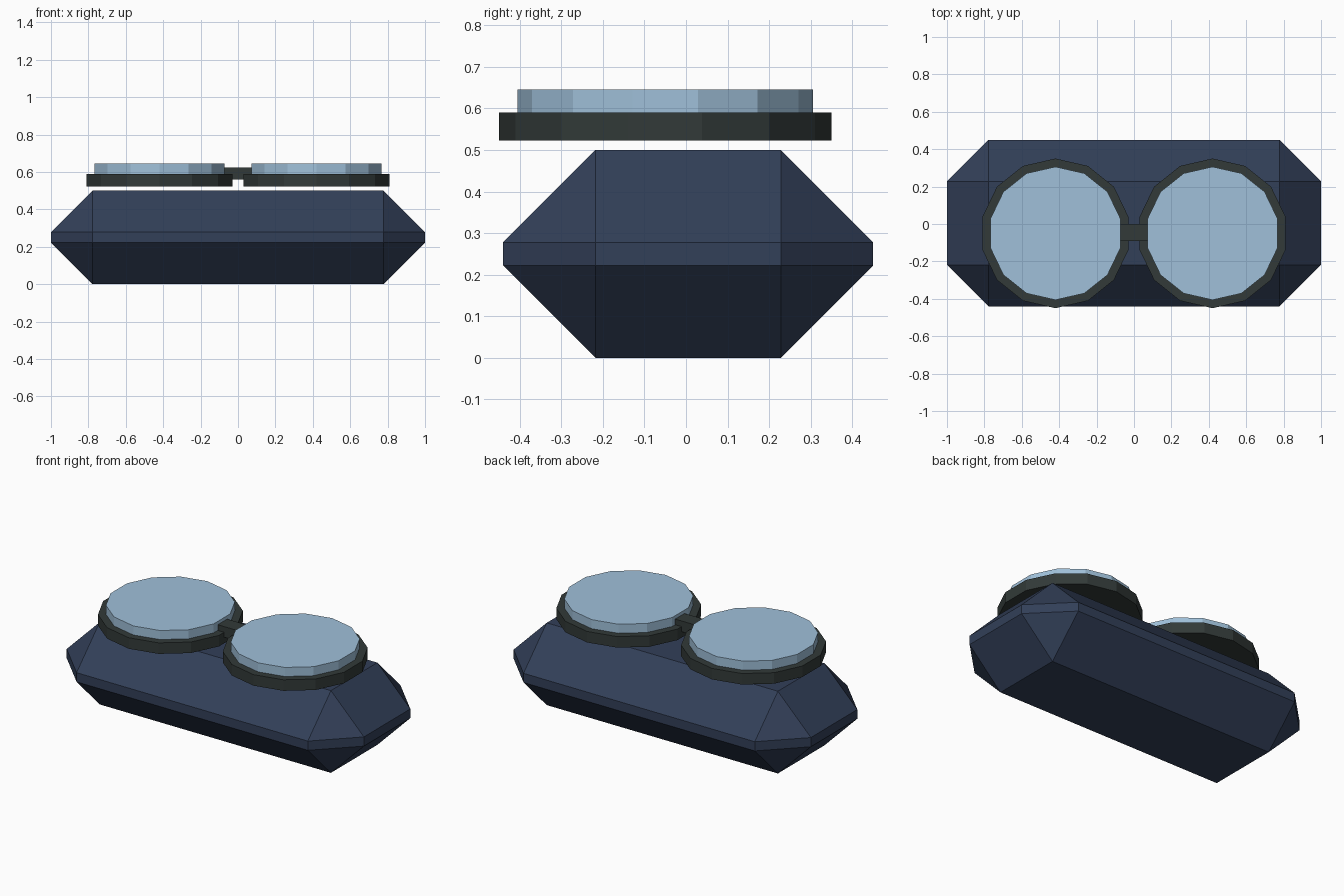
import bpy, bmesh

if "Cube" in bpy.data.objects:
    bpy.data.objects.remove(bpy.data.objects["Cube"])


def material(name, rgb):
    m = bpy.data.materials.new(name)
    m.diffuse_color = (*rgb, 1.0)
    m.use_nodes = True
    m.node_tree.nodes["Principled BSDF"].inputs["Base Color"].default_value = m.diffuse_color
    return m


navy = material("navy case", (0.032, 0.05, 0.098))
dark = material("dark frame", (0.032, 0.042, 0.04))
blue = material("pale blue lens", (0.35, 0.53, 0.70))


def finish(bm, name, mat):
    mesh = bpy.data.meshes.new(name)
    bm.to_mesh(mesh)
    bm.free()
    mesh.materials.append(mat)
    ob = bpy.data.objects.new(name, mesh)
    bpy.context.collection.objects.link(ob)
    return ob


def box(name, centre, size, mat, bevel=0):
    bm = bmesh.new()
    bmesh.ops.create_cube(bm, size=1)
    bmesh.ops.scale(bm, vec=size, verts=bm.verts)
    bmesh.ops.translate(bm, vec=centre, verts=bm.verts)
    if bevel:
        bmesh.ops.bevel(bm, geom=bm.edges[:], offset=bevel, segments=1,
                        profile=0.5, affect='EDGES')
    return finish(bm, name, mat)


def disc(name, x, z0, z1, radius, mat):
    # 14-sided disc with one corner pointing towards +y
    bpy.ops.mesh.primitive_cylinder_add(
        vertices=14, radius=radius, depth=z1 - z0,
        location=(x, -0.05, (z0 + z1) / 2))
    ob = bpy.context.object
    ob.name = name
    ob.data.materials.append(mat)
    return ob


# Chamfered case
box("case", (0, 0.005, 0.25), (2.0, 0.89, 0.5), navy, bevel=0.222)

# Rims and lenses
for side, x in (("left", -0.42), ("right", 0.42)):
    disc(side + "_rim", x, 0.523, 0.59, 0.40, dark)
    disc(side + "_lens", x, 0.535, 0.645, 0.356, blue)

# Nose bridge
box("bridge", (0, -0.045, 0.592), (0.18, 0.09, 0.065), dark)
